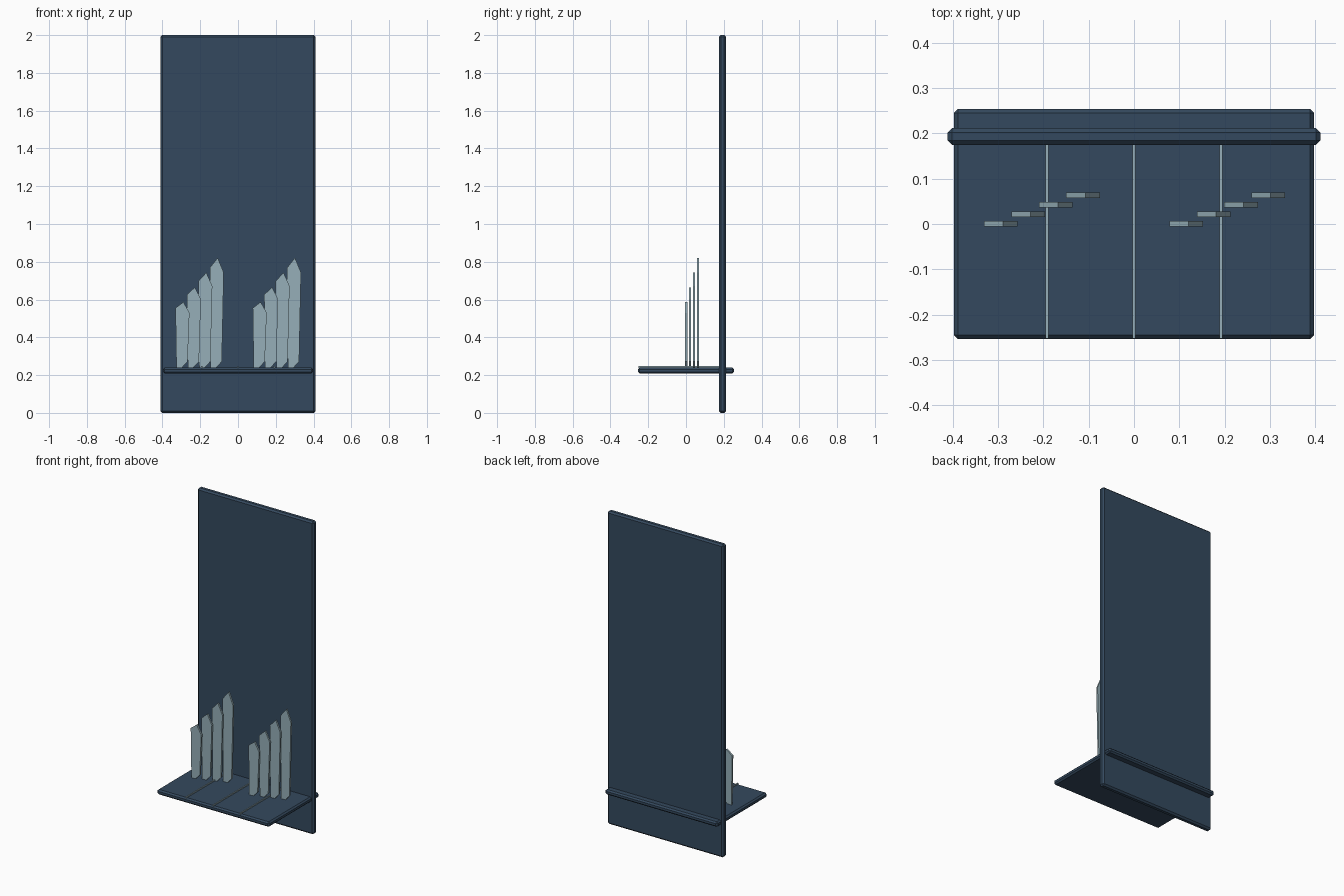
import bpy, bmesh

cube = bpy.data.objects.get("Cube")
if cube:
    bpy.data.objects.remove(cube, do_unlink=True)


def srgb(r, g, b):
    lin = lambda c: c / 12.92 if c <= 0.04045 else ((c + 0.055) / 1.055) ** 2.4
    return (lin(r / 255), lin(g / 255), lin(b / 255), 1.0)


def material(name, colour):
    mat = bpy.data.materials.new(name)
    mat.use_nodes = True
    mat.diffuse_color = colour
    bsdf = mat.node_tree.nodes["Principled BSDF"]
    bsdf.inputs["Base Color"].default_value = colour
    bsdf.inputs["Roughness"].default_value = 0.6
    return mat


navy = material("slate navy", srgb(52, 73, 94))
pale = material("pale grey blue", srgb(150, 175, 184))


def add_object(name, bm, mat):
    bmesh.ops.recalc_face_normals(bm, faces=bm.faces)
    mesh = bpy.data.meshes.new(name)
    bm.to_mesh(mesh)
    bm.free()
    mesh.materials.append(mat)
    obj = bpy.data.objects.new(name, mesh)
    bpy.context.collection.objects.link(obj)
    return obj


def slab(name, lo, hi, mat, bevel=0.0):
    """Box between two corners, with an optional flat chamfer."""
    bm = bmesh.new()
    bmesh.ops.create_cube(bm, size=1)
    for v in bm.verts:
        v.co = [(a + b) / 2 + c * (b - a) for a, b, c in zip(lo, hi, v.co)]
    obj = add_object(name, bm, mat)
    if bevel:
        mod = obj.modifiers.new("chamfer", "BEVEL")
        mod.width = bevel
        mod.segments = 1
    return obj


def plate(name, outline, y, thickness, mat):
    """Flat upright plate from an outline in x and z."""
    bm = bmesh.new()
    face = bm.faces.new([bm.verts.new((x, y - thickness / 2, z)) for x, z in outline])
    new = bmesh.ops.extrude_face_region(bm, geom=[face])["geom"]
    bmesh.ops.translate(bm, vec=(0, thickness, 0),
                        verts=[g for g in new if isinstance(g, bmesh.types.BMVert)])
    return add_object(name, bm, mat)


# Tall back panel and the shelf passing through it
slab("back_panel", (-0.411, 0.174, 0.0), (0.411, 0.212, 2.0), navy, 0.01)
slab("shelf", (-0.397, -0.254, 0.208), (0.397, 0.254, 0.240), navy, 0.009)

# Thin inlaid strips running across the shelf
for i, x in enumerate((-0.192, 0.0, 0.192)):
    slab(f"shelf_strip_{i + 1}", (x - 0.0035, -0.252, 0.238),
         (x + 0.0035, 0.176, 0.247), pale)

# Two rows of pointed blades, rising step by step towards the back
for side, x0 in (("right", -0.331), ("left", 0.078)):
    for i in range(4):
        x = x0 + 0.0605 * i
        top = 0.587 + 0.078 * i
        drop = 0.032 + 0.007 * i        # depth of the left shoulder
        outline = [
            (x + 0.005, 0.238), (x + 0.030, 0.235), (x + 0.064, 0.272),
            (x + 0.074, top - drop - 0.025), (x + 0.042, top), (x, top - drop),
        ]
        plate(f"{side}_blade_{i + 1}", outline, 0.001 + 0.0207 * i, 0.012, pale)
